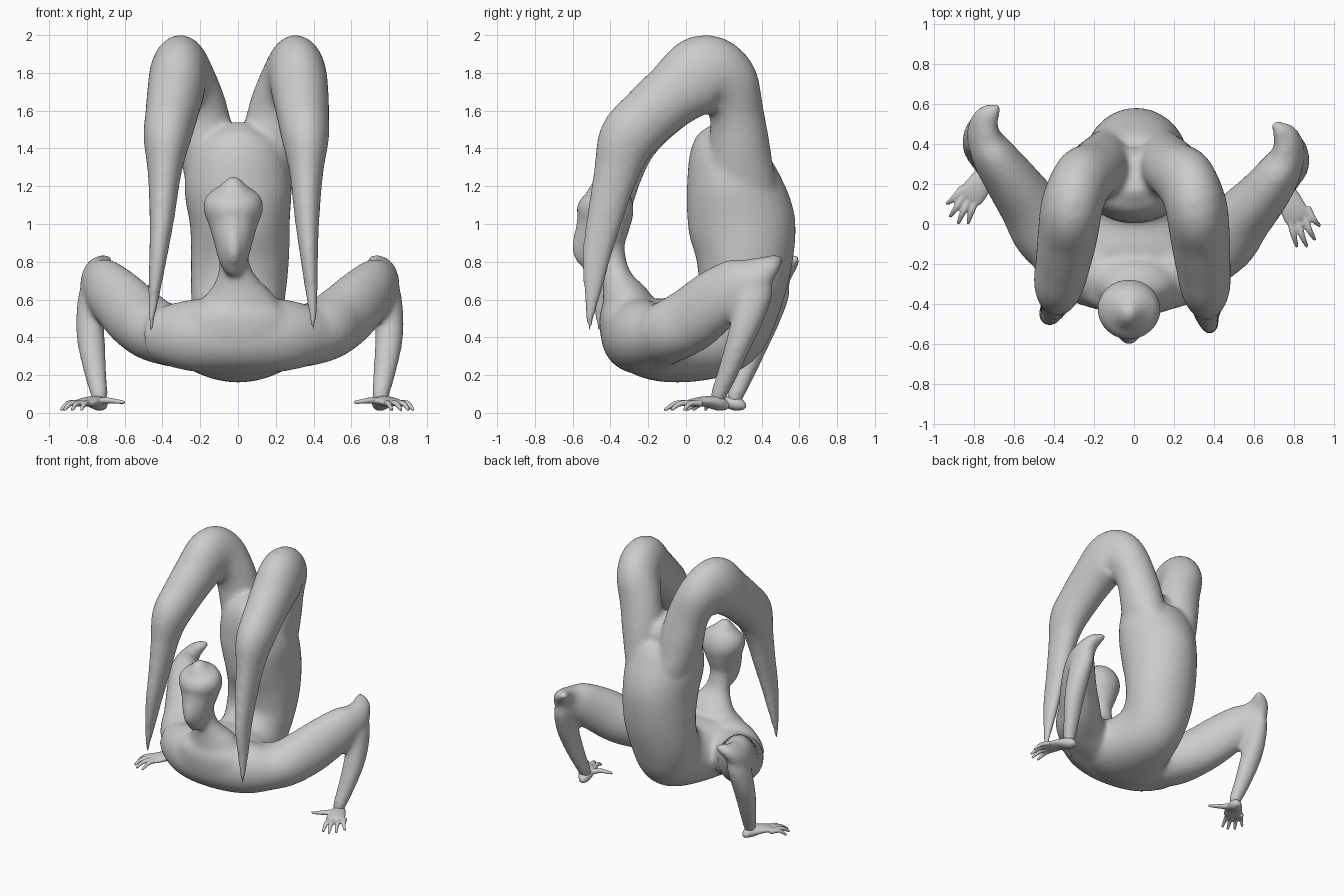
import bpy, bmesh, math
from mathutils import Vector


def clamp(v):
    return max(0.0, min(1.0, v))


def catmull(p0, p1, p2, p3, t):
    return [0.5 * (2 * b + (c - a) * t + (2 * a - 5 * b + 4 * c - d) * t * t
                   + (3 * b - a - 3 * c + d) * t ** 3)
            for a, b, c, d in zip(p0, p1, p2, p3)]


def tube(bm, pts, ref=(1, 0, 0), sub=5, n=28):
    """Closed elliptical tube; each point is x, y, z, half width along ref, half depth."""
    ext = [pts[0]] + list(pts) + [pts[-1]]
    path = [catmull(*ext[i:i + 4], k / sub) for i in range(len(pts) - 1) for k in range(sub)]
    path.append(list(pts[-1]))
    pos = [Vector(p[:3]) for p in path]
    rings = []
    for i, p in enumerate(path):
        t = (pos[min(i + 1, len(pos) - 1)] - pos[max(i - 1, 0)]).normalized()
        r = Vector(ref)
        side = (r - t * r.dot(t)).normalized()
        up = t.cross(side)
        a, b = max(p[3], 0.003), max(p[4], 0.003)
        rings.append([bm.verts.new(pos[i] + side * a * math.cos(2 * math.pi * k / n)
                                   + up * b * math.sin(2 * math.pi * k / n)) for k in range(n)])
    for q, s in zip(rings, rings[1:]):
        for k in range(n):
            bm.faces.new((q[k], q[(k + 1) % n], s[(k + 1) % n], s[k]))
    bm.faces.new(rings[0][::-1])
    bm.faces.new(rings[-1])


def finish(bm, name, voxel, iterations):
    """Fuse the overlapping parts into one smooth skin."""
    bmesh.ops.recalc_face_normals(bm, faces=bm.faces)
    me = bpy.data.meshes.new(name)
    bm.to_mesh(me)
    bm.free()
    me.polygons.foreach_set("use_smooth", [True] * len(me.polygons))
    ob = bpy.data.objects.new(name, me)
    bpy.context.collection.objects.link(ob)
    rm = ob.modifiers.new("fuse", 'REMESH')
    rm.mode = 'VOXEL'
    rm.voxel_size = voxel
    rm.use_smooth_shade = True
    sm = ob.modifiers.new("soften", 'SMOOTH')
    sm.factor = 0.5
    sm.iterations = iterations


# the left limbs are posed slightly differently from the right ones
def left_arm(p):
    w = clamp((p[0] - 0.25) / 0.4)
    return (-p[0] + 0.02 * w, p[1] + 0.09 * w, *p[2:])


def left_hand(p):
    w = clamp((0.15 - p[1]) / 0.2) * clamp((p[0] - 0.6) / 0.15)
    return (-p[0] + 0.02 - 0.035 * w, p[1] + 0.09 + 0.025 * w, *p[2:])


def left_leg(p):
    w = clamp((1.9 - p[2]) / 1.4) * clamp(-p[1] / 0.3)
    return (-p[0] - 0.06 * w, p[1] + 0.05 * w, *p[2:])


# torso: hips, arched back and chest
torso = [(0, .25, 1.52, .07, .09), (0, .235, 1.46, .17, .15), (0, .215, 1.36, .25, .2),
         (0, .25, 1.2, .285, .255), (0.01, .295, 1.0, .265, .285), (0.01, .31, .8, .26, .255),
         (0, .28, .61, .25, .23), (0, .19, .46, .235, .25), (0, .04, .39, .28, .225),
         (0, -.15, .39, .37, .22), (0, -.27, .43, .35, .19), (0, -.33, .52, .28, .14),
         (0, -.34, .58, .2, .09)]
neck = [(0, -.25, .4, .3, .15), (0, -.285, .5, .29, .15), (0, -.32, .6, .2, .13),
        (-.01, -.36, .7, .115, .085), (-.02, -.385, .8, .08, .07), (-.025, -.41, .95, .08, .08)]
head = [(-.025, -.475, .725, .03, .045), (-.025, -.47, .8, .075, .1), (-.025, -.46, .9, .102, .13),
        (-.025, -.435, 1.0, .132, .14), (-.025, -.427, 1.08, .16, .152),
        (-.025, -.43, 1.15, .142, .13), (-.025, -.44, 1.195, .08, .085),
        (-.025, -.45, 1.25, .025, .03)]
nose = [(-.025, -.555, 1.07, .02, .015), (-.025, -.57, .97, .022, .02),
        (-.025, -.585, .87, .035, .02), (-.025, -.56, .8, .03, .02)]
# shoulder girdle joining both arms across the chest
shoulders = [(-.44, -.14, .41, .13, .14), (-.25, -.23, .41, .17, .19), (0, -.26, .41, .19, .2),
             (.25, -.23, .41, .17, .19), (.44, -.14, .41, .13, .14)]

# limbs of the right side
leg = [(.11, .26, 1.0, .05, .08), (.13, .28, 1.15, .12, .19), (.16, .285, 1.38, .15, .165),
       (.205, .265, 1.6, .15, .145), (.265, .205, 1.75, .15, .18), (.31, .09, 1.79, .155, .212),
       (.33, -.06, 1.69, .15, .175), (.345, -.2, 1.57, .138, .16), (.357, -.31, 1.45, .125, .155),
       (.362, -.37, 1.27, .09, .12),
       (.365, -.425, 1.05, .068, .098), (.375, -.47, .85, .05, .08),
       (.387, -.49, .68, .037, .055), (.397, -.508, .5, .02, .024), (.4, -.512, .42, .01, .01)]
upper_arm = [(.2, -.18, .39, .17, .17), (.42, -.1, .425, .175, .165), (.54, .03, .495, .15, .175),
             (.64, .14, .585, .13, .17), (.72, .25, .665, .11, .15), (.765, .34, .71, .085, .12),
             (.765, .42, .765, .06, .08), (.73, .47, .8, .04, .05), (.69, .51, .82, .012, .012)]
forearm = [(.77, .37, .74, .05, .08), (.79, .36, .64, .07, .1), (.802, .325, .5, .076, .085),
           (.797, .28, .37, .074, .07), (.775, .22, .21, .06, .055), (.755, .175, .1, .048, .045),
           (.755, .16, .05, .04, .035)]

bm = bmesh.new()
for part in (torso, neck, head, nose):
    tube(bm, part)
tube(bm, shoulders, ref=(0, 1, 0))
for pose_leg, pose_arm, sx in ((tuple, tuple, 1), (left_leg, left_arm, -1)):
    tube(bm, [pose_leg(p) for p in leg])
    tube(bm, [pose_arm(p) for p in upper_arm], ref=(sx, -1, 0))
    tube(bm, [pose_arm(p) for p in forearm])
finish(bm, "body", 0.016, 14)

# hands: heel, palm, four fingers and thumb
palm = [(.745, .225, .03, .02, .015), (.752, .18, .048, .045, .038), (.785, .1, .06, .062, .028),
        (.815, .035, .055, .066, .02), (.825, .015, .05, .05, .012)]
knuckles = [(.775, .02), (.81, .01), (.845, .025), (.865, .055)]
tips = [(.815, -.115), (.865, -.115), (.905, -.08), (.93, -.01)]
thumb = [(.76, .13, .06, .026, .022), (.71, .07, .066, .022, .018),
         (.665, .045, .062, .016, .014), (.615, .03, .055, .009, .009)]
for name, pose, sx in (("right_hand", tuple, 1), ("left_hand", left_hand, -1)):
    bm = bmesh.new()
    tube(bm, [pose(p) for p in palm], ref=(sx, .4, 0))
    tube(bm, [pose(p) for p in thumb], ref=(0, 1, 0), n=12)
    for (kx, ky), (tx, ty) in zip(knuckles, tips):
        finger = [(kx, ky + .03, .05, .018, .018),
                  ((kx + tx) / 2, (ky + ty) / 2, .05, .016, .015),
                  (tx, ty, .014, .009, .009)]
        tube(bm, [pose(p) for p in finger], ref=(sx, .4, 0), n=12)
    finish(bm, name, 0.007, 3)
